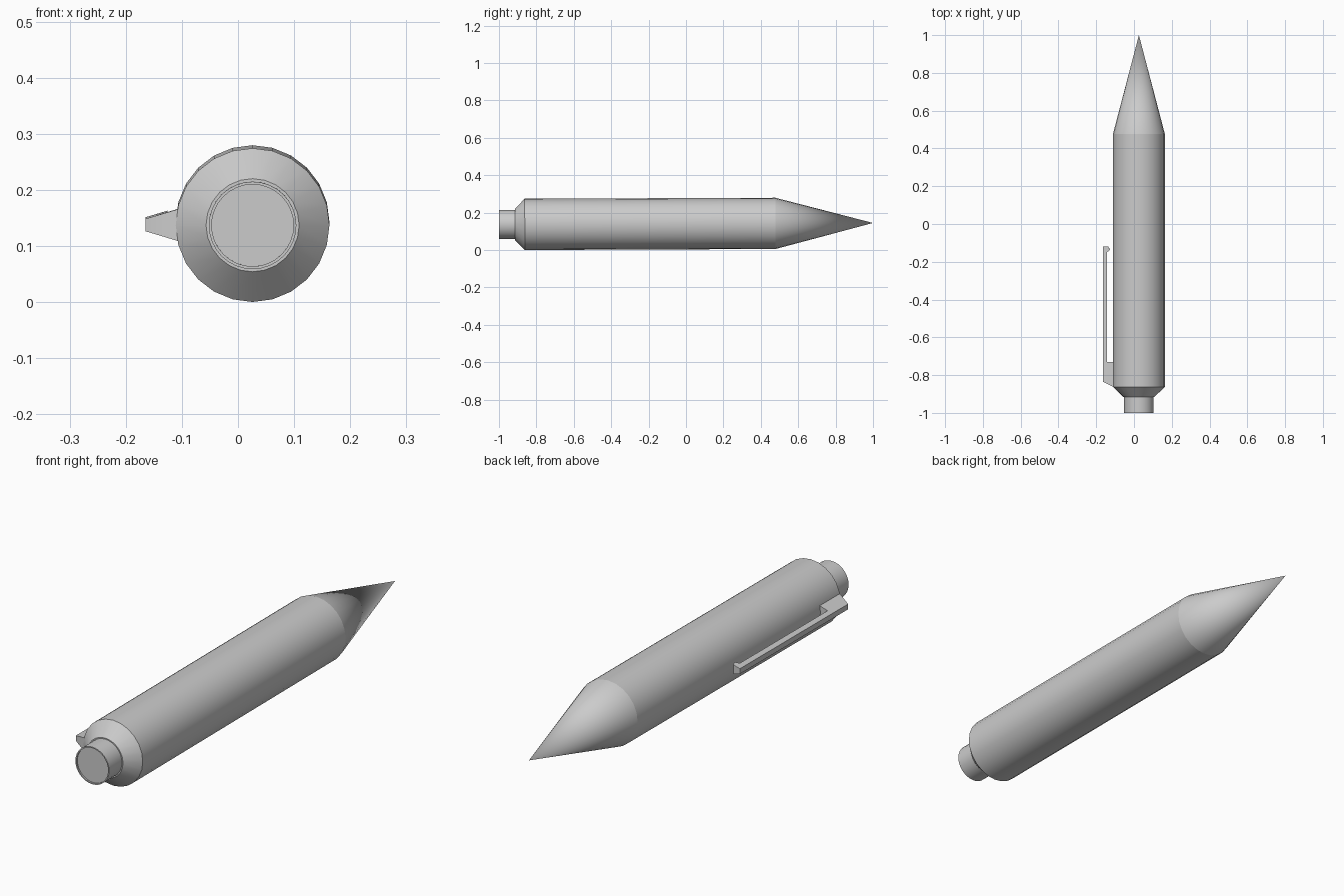
import bpy, bmesh, math
from mathutils import Matrix, Vector

cube = bpy.data.objects.get("Cube")
if cube:
    bpy.data.objects.remove(cube, do_unlink=True)

grey = bpy.data.materials.new("plain_grey")
grey.use_nodes = True
colour = (0.6, 0.6, 0.6, 1)
grey.diffuse_color = colour
grey.node_tree.nodes["Principled BSDF"].inputs["Base Color"].default_value = colour

# The pen's axis runs along y, rising very slightly towards the tip
PLACE = Matrix.Translation((0.026, 0, 0.141)) @ Matrix.Rotation(0.004, 4, "X")


def finish(name, bm, angle=30):
    bmesh.ops.remove_doubles(bm, verts=bm.verts, dist=1e-5)
    bmesh.ops.recalc_face_normals(bm, faces=bm.faces)
    mesh = bpy.data.meshes.new(name)
    bm.to_mesh(mesh)
    bm.free()
    mesh.materials.append(grey)
    obj = bpy.data.objects.new(name, mesh)
    bpy.context.collection.objects.link(obj)
    obj.matrix_world = PLACE
    bpy.ops.object.select_all(action="DESELECT")
    obj.select_set(True)
    bpy.context.view_layer.objects.active = obj
    bpy.ops.object.shade_smooth_by_angle(angle=math.radians(angle))
    return obj


def lathe(name, profile, sides, angle=30):
    """Spin (radius, y) points around the y axis."""
    bm = bmesh.new()
    verts = [bm.verts.new((r, y, 0)) for r, y in profile]
    edges = [bm.edges.new(pair) for pair in zip(verts, verts[1:])]
    bmesh.ops.spin(bm, geom=verts + edges, cent=(0, 0, 0), axis=(0, 1, 0),
                   angle=math.tau, steps=sides, use_merge=True)
    return finish(name, bm, angle)


# Barrel with sloped shoulder, and the pointed nose
lathe("barrel", [(0, -0.915), (0.083, -0.915), (0.137, -0.862), (0.137, 0.478)], 24)
lathe("nose_cone", [(0.137, 0.478), (0, 1.0)], 24)

# Push button with a slightly sunken end
lathe("push_button", [(0, -0.994), (0.073, -0.994), (0.073, -1.0),
                      (0.078, -1.0), (0.078, -0.91)], 32)

# Pocket clip: side outline extruded, narrowing away from the barrel
outline = [(-0.128, -0.862), (-0.137, -0.862), (-0.191, -0.835), (-0.191, -0.12),
           (-0.162, -0.12), (-0.152, -0.137), (-0.17, -0.15), (-0.17, -0.73),
           (-0.128, -0.73)]
bm = bmesh.new()
rings = []
for side in (-1, 1):
    ring = []
    for x, y in outline:
        half = 0.011 + 0.3 * (x + 0.191)
        ring.append(bm.verts.new((x, y, side * half)))
    rings.append(ring)
    bm.faces.new(ring)
for i in range(len(outline)):
    j = (i + 1) % len(outline)
    bm.faces.new((rings[0][i], rings[0][j], rings[1][j], rings[1][i]))
finish("pocket_clip", bm)
